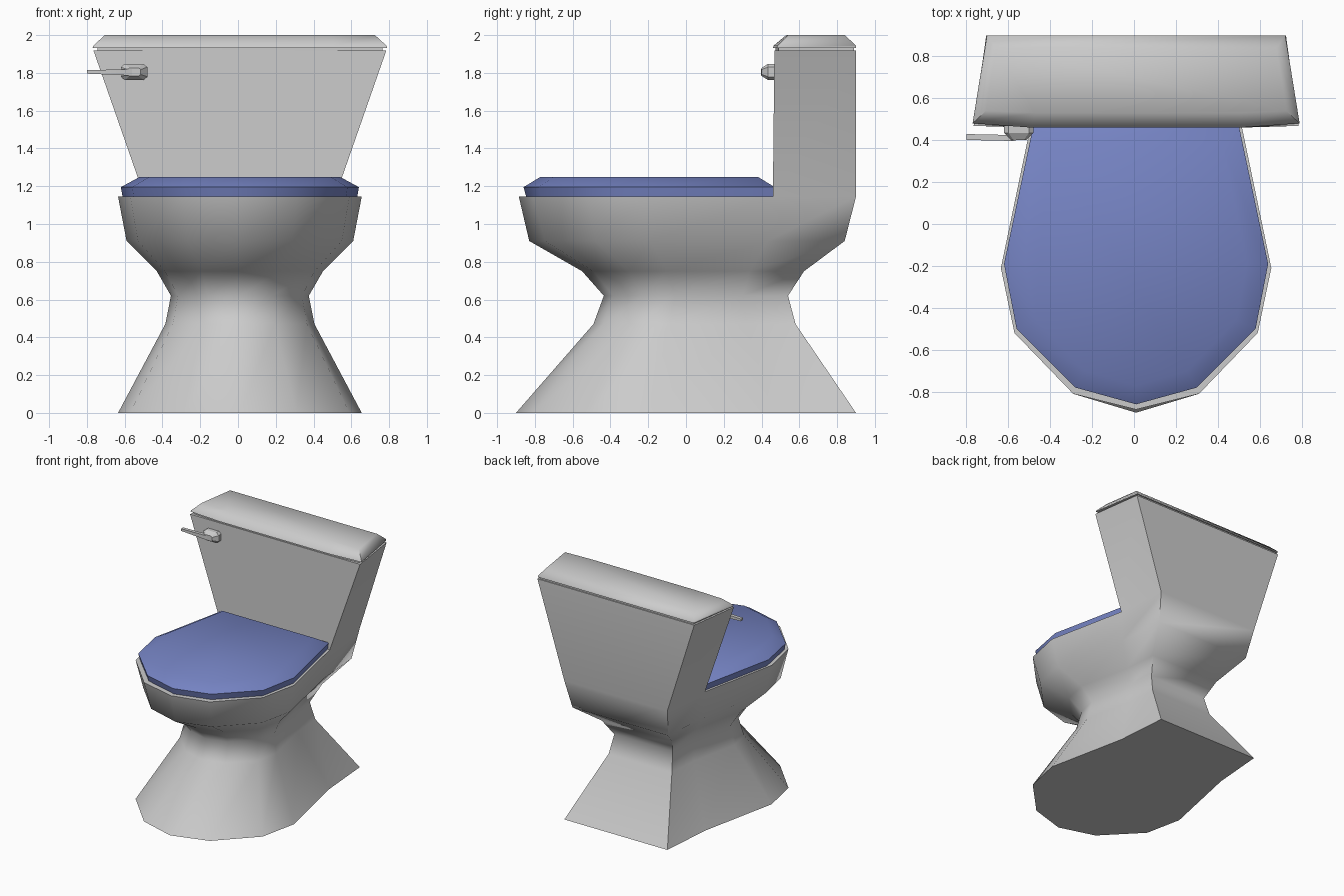
import bpy, bmesh, math

if "Cube" in bpy.data.objects:
    bpy.data.objects.remove(bpy.data.objects["Cube"])

CX = 0.01  # symmetry axis of the ceramic parts


def material(name, rgb):
    m = bpy.data.materials.new(name)
    m.diffuse_color = (*rgb, 1)
    m.use_nodes = True
    m.node_tree.nodes["Principled BSDF"].inputs["Base Color"].default_value = m.diffuse_color
    return m


WHITE = material("ceramic_grey", (0.6, 0.6, 0.6))
BLUE = material("seat_blue", (0.18, 0.23, 0.55))


def finish(name, bm, mat, angle):
    bmesh.ops.recalc_face_normals(bm, faces=bm.faces)
    me = bpy.data.meshes.new(name)
    bm.to_mesh(me)
    bm.free()
    ob = bpy.data.objects.new(name, me)
    bpy.context.collection.objects.link(ob)
    me.materials.append(mat)
    bpy.ops.object.select_all(action='DESELECT')
    ob.select_set(True)
    bpy.context.view_layer.objects.active = ob
    bpy.ops.object.shade_smooth_by_angle(angle=math.radians(angle))
    return ob


def ring(bm, pts, z):
    return [bm.verts.new((x, y, z)) for x, y in pts]


def bridge(bm, a, b):
    n = len(a)
    for i in range(n):
        j = (i + 1) % n
        bm.faces.new((a[i], a[j], b[j], b[i]))


def loft(bm, rings):
    for a, b in zip(rings, rings[1:]):
        bridge(bm, a, b)
    bm.faces.new(rings[0])
    bm.faces.new(rings[-1])


def mirrored(half, front=None):
    """Closed outline from its right half (front to back)."""
    pts = [(CX + x, y) for x, y in half] + [(CX - x, y) for x, y in reversed(half)]
    return ([(CX, front)] if front is not None else []) + pts


# Bowl, pedestal and tank: one outline scaled up the height
OUTLINE = [(.30, -.81), (.58, -.52), (.645, -.21), (.505, .46), (.47, .9)]


def body_ring(bm, z, half_w, y0, y1):
    sx, sy, yc = half_w / .645, (y1 - y0) / 1.8, (y0 + y1) / 2
    return ring(bm, mirrored([(x * sx, yc + y * sy) for x, y in OUTLINE], yc - .9 * sy), z)


bm = bmesh.new()
levels = [(0, .645, -.9, .9), (.47, .395, -.49, .58), (.62, .365, -.435, .54),
          (.75, .44, -.55, .625), (.91, .60, -.83, .84)]
rings = [body_ring(bm, *l) for l in levels]
rings.append(ring(bm, mirrored(OUTLINE, -.885), 1.145))
for a, b in zip(rings, rings[1:]):
    bridge(bm, a, b)
bm.faces.new(rings[0])
top = rings[-1]
bm.faces.new(top[:5] + top[7:])                     # rim behind the seat
tank_top = ring(bm, mirrored([(.775, .468), (.715, .9)]), 1.918)
bridge(bm, top[4:8], tank_top)                      # tank walls grow from the rear
bm.faces.new(tank_top)
finish("bowl_and_tank", bm, WHITE, 60)

# Tank lid, with a thin recessed gap below it
bm = bmesh.new()
loft(bm, [ring(bm, mirrored(h), z) for h, z in (
    ([(.5, .475), (.755, .49), (.70, .89)], 1.91),
    ([(.5, .475), (.755, .49), (.70, .89)], 1.932),
    ([(.5, .46), (.78, .48), (.712, .9)], 1.933),
    ([(.5, .465), (.775, .485), (.71, .9)], 1.945),
    ([(.48, .53), (.715, .54), (.67, .84)], 2.0))])
finish("tank_lid", bm, WHITE, 60)

# Seat cover with a bevelled upper edge
SEAT = [(.29, -.78), (.57, -.50), (.63, -.19), (.49, .47)]


def seat_ring(bm, z, s, front, back):
    k = (back - front) / 1.33
    return ring(bm, mirrored([(x * s, back + (y - .47) * k) for x, y in SEAT], front), z)


bm = bmesh.new()
loft(bm, [seat_ring(bm, 1.14, .985, -.845, .47), seat_ring(bm, 1.195, 1, -.86, .47),
          seat_ring(bm, 1.25, .84, -.77, .38)])
finish("seat_cover", bm, BLUE, 50)

# Flush lever: tapered knob and bent arm
bm = bmesh.new()
knob = []
for y, s in ((.475, 1), (.435, 1), (.40, .5)):
    knob.append([bm.verts.new((-.55 + .07 * s * math.copysign(a, sx), y,
                               1.805 + .043 * s * b))
                 for sx, a, b in ((1, 1, -.6), (1, 1, .6), (1, .7, 1), (-1, .7, 1),
                                  (-1, 1, .6), (-1, 1, -.6), (-1, .7, -1), (1, .7, -1))])
loft(bm, knob)
finish("flush_knob", bm, WHITE, 30)

bm = bmesh.new()
arm = [[bm.verts.new((x, y + dy, z + dz)) for dy, dz in
        ((-.014, -h), (.014, -h), (.014, h), (-.014, h))]
       for x, y, z, h in ((-.8, .415, 1.805, .009), (-.57, .41, 1.803, .017),
                          (-.49, .445, 1.803, .02))]
loft(bm, arm)
finish("flush_arm", bm, WHITE, 30)
